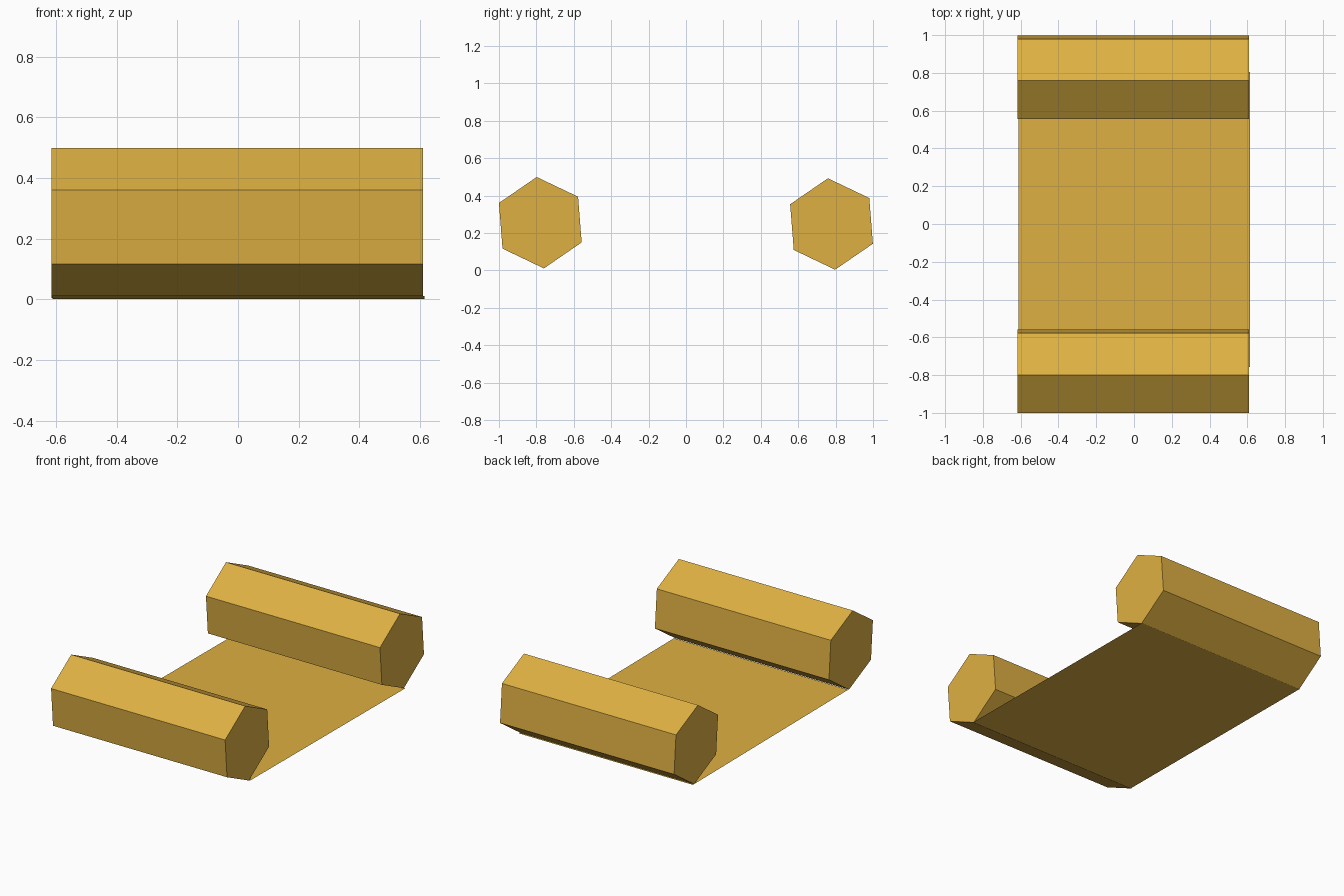
import bpy
import bmesh
from math import radians
from mathutils import Matrix, Vector

cube = bpy.data.objects.get("Cube")
if cube:
    bpy.data.objects.remove(cube, do_unlink=True)

gold = bpy.data.materials.new("golden_yellow")
gold.use_nodes = True
color = (0.73, 0.434, 0.0545, 1)
gold.diffuse_color = color
gold.node_tree.nodes["Principled BSDF"].inputs["Base Color"].default_value = color

RADIUS = 0.245
LENGTH = 1.225
TILT = Matrix.Rotation(radians(34.5), 4, "X")


def add_object(name, bm):
    mesh = bpy.data.meshes.new(name)
    bm.to_mesh(mesh)
    bm.free()
    mesh.materials.append(gold)
    obj = bpy.data.objects.new(name, mesh)
    bpy.context.collection.objects.link(obj)
    return obj


def hex_roll(name, y, z):
    """Solid six-sided bar lying along x, slightly tilted."""
    bm = bmesh.new()
    bmesh.ops.create_cone(
        bm, cap_ends=True, segments=6, radius1=RADIUS, radius2=RADIUS,
        depth=LENGTH,
        matrix=Matrix.Translation((-0.003, y, z)) @ TILT
        @ Matrix.Rotation(radians(90), 4, "Y"))
    # make sure a corner sits on the tilted axis
    centre = Vector((0, y, z))
    corner = TILT @ Vector((0, 1, 0))
    best = max((v.co - centre).dot(corner) for v in bm.verts)
    if best < RADIUS * 0.95:
        bmesh.ops.rotate(bm, verts=bm.verts, cent=centre,
                         matrix=Matrix.Rotation(radians(30), 3, "X"))
    bmesh.ops.recalc_face_normals(bm, faces=bm.faces)
    return add_object(name, bm)


# Two hexagonal rolls
hex_roll("front_roll", -0.779, 0.255)
hex_roll("back_roll", 0.778, 0.248)

# Thin sheet joining the lowest edges of the rolls
bm = bmesh.new()
corners = [(-0.612, -0.757, 0.01), (0.614, -0.757, 0.01),
           (0.614, 0.805, 0.001), (-0.612, 0.805, 0.001)]
bm.faces.new([bm.verts.new(c) for c in corners])
add_object("bottom_sheet", bm)
